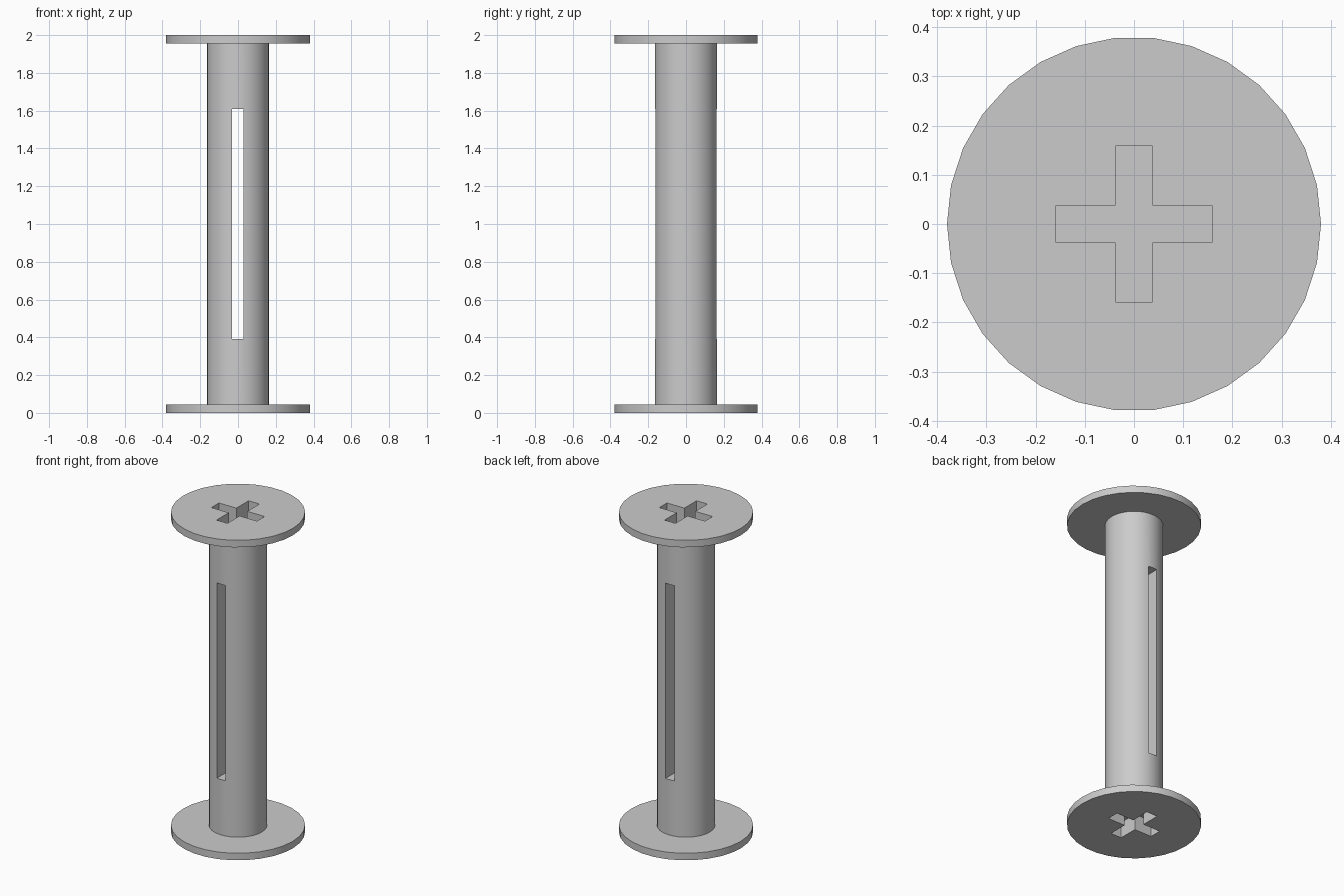
import bpy, bmesh, math
from mathutils import Matrix, Vector

cube = bpy.data.objects.get("Cube")
if cube:
    bpy.data.objects.remove(cube, do_unlink=True)

HEIGHT, FLANGE_R, SHAFT_R, FLANGE_T = 2.0, 0.38, 0.165, 0.044
RECESS_DEPTH, ARM_HALF, ARM_WIDTH = 0.1, 0.158, 0.075
SIDES = 30

grey = bpy.data.materials.new("plain_grey")
grey.use_nodes = True
colour = (0.6, 0.6, 0.6, 1)
grey.diffuse_color = colour
grey.node_tree.nodes["Principled BSDF"].inputs["Base Color"].default_value = colour


def make_object(name, bm):
    bmesh.ops.recalc_face_normals(bm, faces=bm.faces)
    mesh = bpy.data.meshes.new(name)
    bm.to_mesh(mesh)
    bm.free()
    mesh.materials.append(grey)
    obj = bpy.data.objects.new(name, mesh)
    bpy.context.collection.objects.link(obj)
    return obj


def lathe(name, profile):
    """Closed solid from rings of (radius, height), capped at both ends."""
    bm = bmesh.new()
    rings = []
    for r, z in profile:
        angles = [math.tau * i / SIDES for i in range(SIDES)]
        rings.append([bm.verts.new((r * math.cos(a), r * math.sin(a), z)) for a in angles])
    for low, high in zip(rings, rings[1:]):
        for i in range(SIDES):
            j = (i + 1) % SIDES
            bm.faces.new((low[i], low[j], high[j], high[i]))
    bm.faces.new(rings[0])
    bm.faces.new(rings[-1])
    return make_object(name, bm)


def box_cutter(name, centre, size):
    bm = bmesh.new()
    bmesh.ops.create_cube(bm, size=1, matrix=Matrix.LocRotScale(Vector(centre), None, Vector(size)))
    return make_object(name, bm)


def cross_cutter(name, z):
    """Plus-shaped prism centred on an end face."""
    a, w = ARM_HALF, ARM_WIDTH / 2
    quarter = [Vector((a, -w, 0)), Vector((a, w, 0)), Vector((w, w, 0))]
    bm = bmesh.new()
    verts = []
    for k in range(4):
        turn = Matrix.Rotation(k * math.pi / 2, 3, "Z")
        verts += [bm.verts.new(turn @ p + Vector((0, 0, z - RECESS_DEPTH))) for p in quarter]
    face = bm.faces.new(verts)
    top = bmesh.ops.extrude_face_region(bm, geom=[face])["geom"]
    moved = [v for v in top if isinstance(v, bmesh.types.BMVert)]
    bmesh.ops.translate(bm, verts=moved, vec=(0, 0, 2 * RECESS_DEPTH))
    return make_object(name, bm)


# Shaft with a flange at each end
bolt = lathe("flanged_shaft", [
    (FLANGE_R, 0), (FLANGE_R, FLANGE_T), (SHAFT_R, FLANGE_T),
    (SHAFT_R, HEIGHT - FLANGE_T), (FLANGE_R, HEIGHT - FLANGE_T), (FLANGE_R, HEIGHT)])

# Long slot through the shaft and a cross recess in each end
cutters = [
    box_cutter("slot_cutter", (-0.002, 0, 1.0), (0.06, 1, 1.22)),
    cross_cutter("top_recess_cutter", HEIGHT),
    cross_cutter("bottom_recess_cutter", 0),
]
bpy.ops.object.select_all(action="DESELECT")
bpy.context.view_layer.objects.active = bolt
bolt.select_set(True)
for cutter in cutters:
    cutter.hide_render = True
    cut = bolt.modifiers.new(cutter.name, "BOOLEAN")
    cut.operation = "DIFFERENCE"
    cut.solver = "EXACT"
    cut.object = cutter
    bpy.ops.object.modifier_apply(modifier=cut.name)
    bpy.data.objects.remove(cutter, do_unlink=True)

bpy.ops.object.shade_smooth_by_angle(angle=math.radians(30))
